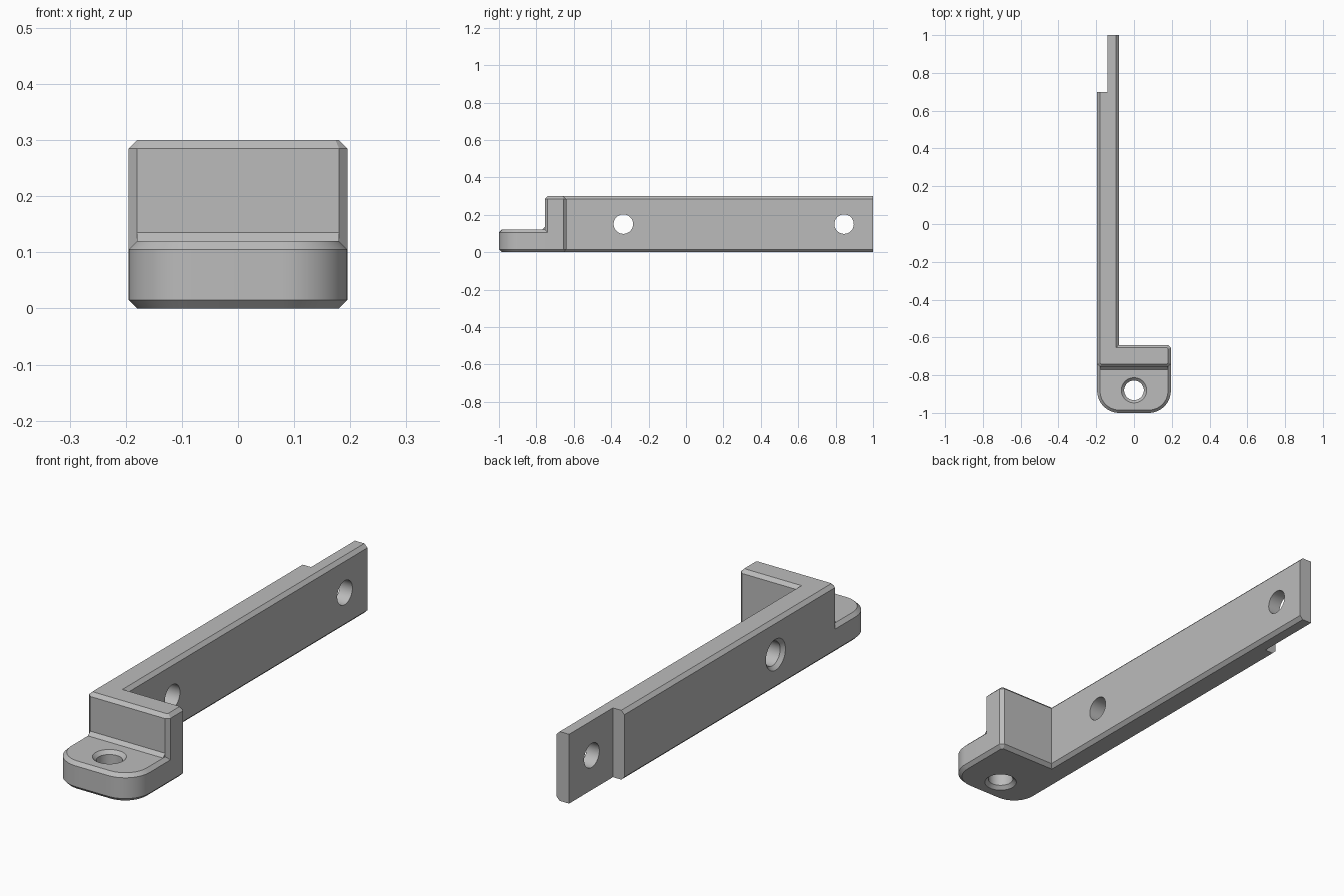
import bpy, bmesh
from math import cos, sin, pi, radians
from mathutils import Vector, Matrix

cube = bpy.data.objects.get("Cube")
if cube:
    bpy.data.objects.remove(cube, do_unlink=True)

C = 0.015           # chamfer size
W = 0.195           # half width of the foot
ARM_IN = -0.08      # inner face of the arm
FRONT, BACK = -0.755, -0.64   # faces of the upright wall

grey = bpy.data.materials.new("plain grey")
grey.use_nodes = True
colour = (0.5, 0.5, 0.5, 1)
grey.diffuse_color = colour
grey.node_tree.nodes["Principled BSDF"].inputs["Base Color"].default_value = colour


def inset(points, d):
    """Offset a counter-clockwise outline inwards."""
    result = []
    for i, p in enumerate(points):
        p = Vector(p)
        a = (p - Vector(points[i - 1])).normalized()
        b = (Vector(points[(i + 1) % len(points)]) - p).normalized()
        na, nb = Vector((-a.y, a.x)), Vector((-b.y, b.x))
        result.append(p + (na + nb) * d / (1 + na.dot(nb)))
    return result


def loft(name, rings):
    """Closed solid through rings of equal length."""
    bm = bmesh.new()
    loops = [[bm.verts.new(p) for p in ring] for ring in rings]
    n = len(loops[0])
    for low, high in zip(loops, loops[1:]):
        for i in range(n):
            j = (i + 1) % n
            bm.faces.new((low[i], low[j], high[j], high[i]))
    bm.faces.new(loops[0][::-1])
    bm.faces.new(loops[-1])
    bmesh.ops.recalc_face_normals(bm, faces=bm.faces)
    mesh = bpy.data.meshes.new(name)
    bm.to_mesh(mesh)
    bm.free()
    mesh.materials.append(grey)
    obj = bpy.data.objects.new(name, mesh)
    bpy.context.collection.objects.link(obj)
    return obj


def chamfered_slab(name, outline, height):
    levels = [(C, 0), (0, C), (0, height - C), (C, height)]
    return loft(name, [[(p.x, p.y, z) for p in inset(outline, d)] for d, z in levels])


def box(name, low, high):
    corners = [(low[0], low[1]), (high[0], low[1]), (high[0], high[1]), (low[0], high[1])]
    return loft(name, [[(x, y, z) for x, y in corners] for z in (low[2], high[2])])


def hole(name, profile, matrix):
    """Round cutter from (radius, height) pairs along its own z axis."""
    n = 48
    rings = [[matrix @ Vector((r * cos(2 * pi * i / n), r * sin(2 * pi * i / n), z))
              for i in range(n)] for r, z in profile]
    return loft(name, rings)


def combine(target, tool, operation):
    tool.hide_render = True
    mod = target.modifiers.new(operation.lower(), "BOOLEAN")
    mod.operation = operation
    mod.solver = "EXACT"
    mod.object = tool
    bpy.context.view_layer.objects.active = target
    bpy.ops.object.modifier_apply(modifier=mod.name)
    bpy.data.objects.remove(tool, do_unlink=True)


# Upright wall and long arm, overlong so the arm end can be cut square
bracket = chamfered_slab("corner_bracket", [
    (-W + C, FRONT), (W - C, FRONT), (W, FRONT + C), (W, BACK - C), (W - C, BACK),
    (ARM_IN, BACK), (ARM_IN, 1.2), (-W, 1.2), (-W, FRONT + C)], 0.3)

# Rounded foot tab
R = 0.117
outline = [(W, -0.7), (-W, -0.7)]
for cx, start in ((-W + R, pi), (W - R, 1.5 * pi)):
    for i in range(17):
        a = start + i * pi / 32
        outline.append((cx + R * cos(a), -1 + R + R * sin(a)))
combine(bracket, chamfered_slab("foot_tab", outline, 0.12), "UNION")

# Sloped strip where the tab meets the wall
section = [(FRONT - C, 0.12), (FRONT - C, 0.11), (FRONT + C, 0.11), (FRONT + C, 0.12 + C), (FRONT, 0.12 + C)]
strip = loft("inner_slope", [[(x, y, z) for y, z in section] for x in (-W + C, W - C)])
combine(bracket, strip, "UNION")

# Square arm end and stepped recess on its outer face
combine(bracket, box("end_cut", (-1, 1, -1), (1, 2, 1)), "DIFFERENCE")
combine(bracket, box("recess_cut", (-1, 0.7, -1), (-0.14, 2, 1)), "DIFFERENCE")

# Foot hole, flared on both ends
r = 0.052
flare = r + C
combine(bracket, hole("foot_hole", [
    (flare, -0.1), (flare, 0), (r, C), (r, 0.12 - C), (flare, 0.12), (flare, 0.2)],
    Matrix.Translation((0, -0.88, 0))), "DIFFERENCE")

# Arm holes, the forward one flared on the outer face
across = Matrix.Rotation(pi / 2, 4, "Y")
combine(bracket, hole("arm_hole_front", [
    (flare, -0.3), (flare, -W), (r, -W + C), (r, 0.1)],
    Matrix.Translation((0, -0.335, 0.15)) @ across), "DIFFERENCE")
combine(bracket, hole("arm_hole_back", [(r, -0.3), (r, 0.1)],
                      Matrix.Translation((0, 0.845, 0.15)) @ across), "DIFFERENCE")

# Smooth the round surfaces, keep the chamfers crisp
bpy.ops.object.select_all(action="DESELECT")
bracket.select_set(True)
bpy.context.view_layer.objects.active = bracket
bpy.ops.object.shade_smooth_by_angle(angle=radians(25))
